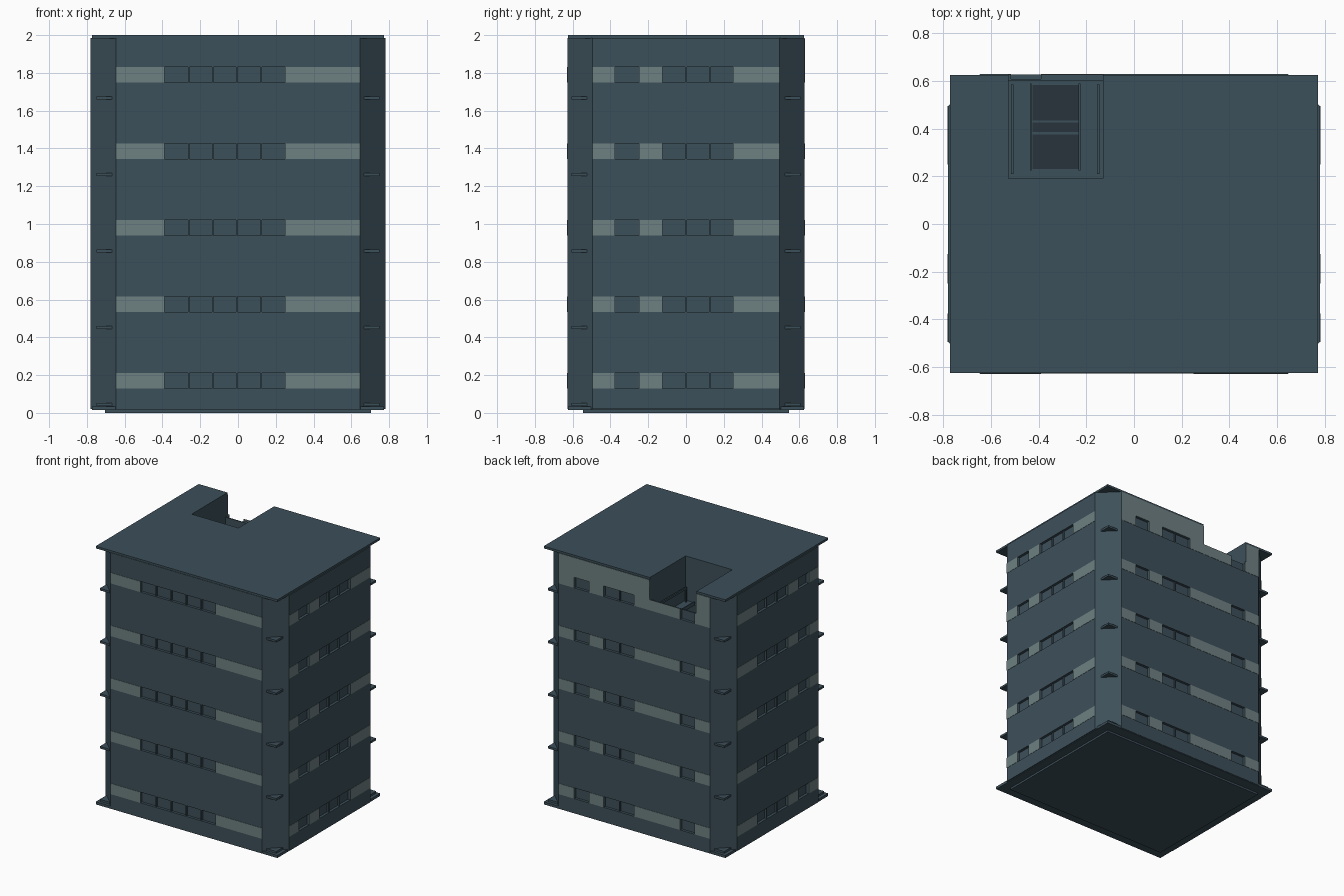
import bpy, bmesh, math
from mathutils import Vector

if "Cube" in bpy.data.objects:
    bpy.data.objects.remove(bpy.data.objects["Cube"])


def material(name, rgb):
    m = bpy.data.materials.new(name)
    m.diffuse_color = (*rgb, 1)
    m.use_nodes = True
    m.node_tree.nodes["Principled BSDF"].inputs["Base Color"].default_value = m.diffuse_color
    return m


WALL = material("slate wall", (0.046, 0.080, 0.102))
LIGHT = material("pale grey panel", (0.155, 0.215, 0.220))
DARK = material("dark slate", (0.020, 0.034, 0.044))

HX, HY = 0.78, 0.628           # half width and half depth of the tower
CX, CY = 0.645, 0.495          # where the chamfered corners begin
FLOORS = [0.13 + 0.405 * i for i in range(5)]
WIN_H = 0.082
RECESS = 0.02


def prism(name, pts, z0, z1, mat):
    bm = bmesh.new()
    low = [bm.verts.new((x, y, z0)) for x, y in pts]
    high = [bm.verts.new((x, y, z1)) for x, y in pts]
    bm.faces.new(low)
    bm.faces.new(high)
    for i in range(len(pts)):
        j = (i + 1) % len(pts)
        bm.faces.new((low[i], low[j], high[j], high[i]))
    bmesh.ops.recalc_face_normals(bm, faces=bm.faces)
    me = bpy.data.meshes.new(name)
    bm.to_mesh(me)
    bm.free()
    me.materials.append(mat)
    ob = bpy.data.objects.new(name, me)
    bpy.context.collection.objects.link(ob)
    return ob


def box(name, x0, x1, y0, y1, z0, z1, mat):
    return prism(name, [(x0, y0), (x1, y0), (x1, y1), (x0, y1)], z0, z1, mat)


def side_box(name, side, a, b, z0, z1, inner, outer, mat):
    """Box on a facade: a..b runs along it, inner/outer are offsets from its plane."""
    a, b = min(a, b), max(a, b)
    if side in "FB":
        s = -1 if side == "F" else 1
        y0, y1 = sorted((s * (HY + inner), s * (HY + outer)))
        return box(name, a, b, y0, y1, z0, z1, mat)
    s = -1 if side == "L" else 1
    x0, x1 = sorted((s * (HX + inner), s * (HX + outer)))
    return box(name, x0, x1, a, b, z0, z1, mat)


def cut(ob, cutter):
    m = ob.modifiers.new("cut", 'BOOLEAN')
    m.operation = 'DIFFERENCE'
    m.solver = 'EXACT'
    m.object = cutter
    cutter.hide_render = True
    cutter.hide_set(True)


# Tower body with chamfered corners
octagon = [(-CX, -HY), (CX, -HY), (HX, -CY), (HX, CY),
           (CX, HY), (-CX, HY), (-HX, CY), (-HX, -CY)]
body = prism("tower_body", octagon, 0.02, 1.985, WALL)

# Roof and foot slabs, plinth
roof = box("roof_slab", -0.772, 0.772, -HY + 0.003, HY - 0.003, 1.983, 2.0, WALL)
box("foot_slab", -0.772, 0.772, -HY + 0.003, HY - 0.003, 0.015, 0.035, WALL)
box("plinth", -0.705, 0.705, -0.545, 0.545, 0.0, 0.02, WALL)

# Pale panels and recessed window runs for each facade
panels = {
    "F": [(-CX, -0.39), (0.25, CX)],
    "B": [(-CX, -0.515), (-0.39, 0.0), (0.26, 0.385), (0.51, CX)],
    "R": [(-CY, -0.375), (-0.25, -0.125), (0.25, CY)],
    "L": [(-CY, -0.375), (-0.25, -0.125), (0.25, CY)],
}
cutters = []
for side, runs in panels.items():
    for z in FLOORS:
        for a, b in runs:
            side_box("pale_panel", side, a, b, z, z + WIN_H, -0.003, 0.002, LIGHT)
        for (_, a), (b, _) in zip(runs, runs[1:]):
            cutters.append(side_box("window_cutter", side, a, b, z, z + WIN_H,
                                    -RECESS, 0.05, WALL))
            # mullions between the panes
            n = round((b - a) / 0.128)
            for i in range(1, n):
                x = a + (b - a) * i / n
                side_box("mullion", side, x - 0.004, x + 0.004, z, z + WIN_H,
                         -RECESS - 0.002, -0.006, WALL)

# All window cutters joined into one
bm = bmesh.new()
for c in cutters:
    bm.from_mesh(c.data)
    bpy.data.objects.remove(c)
me = bpy.data.meshes.new("window_cutters")
bm.to_mesh(me)
bm.free()
window_cut = bpy.data.objects.new("window_cutters", me)
bpy.context.collection.objects.link(window_cut)
cut(body, window_cut)

# Roof terrace notch: deep room behind a low back wall
NX0, NX1, NY0, NZ = -0.527, -0.13, 0.19, 1.82
FLOOR = 1.66
room = box("terrace_room_cutter", NX0, NX1, NY0, 0.60, FLOOR, 2.1, WALL)
opening = box("terrace_opening_cutter", NX0, NX1, 0.55, 0.8, NZ, 2.1, WALL)
for c in (room, opening):
    cut(body, c)
    cut(roof, c)

# Pale band around the top floor at the back, open at the notch
for a, b in [(-CX, NX0), (NX1, CX)]:
    side_box("top_band", "B", a, b, FLOORS[-1] + WIN_H, 1.983, -0.003, 0.002, LIGHT)

# Terrace fittings: dark floor panels, curbs and side rails
for y0, y1 in [(0.23, 0.375), (0.385, 0.425), (0.435, 0.582)]:
    box("terrace_floor_panel", -0.425, -0.23, y0, y1, FLOOR - 0.003, FLOOR + 0.005, DARK)
for x in (-0.433, -0.228):
    box("terrace_curb", x - 0.004, x + 0.004, 0.225, 0.59, FLOOR - 0.002, FLOOR + 0.03, WALL)
for x in (-0.51, -0.15):
    box("terrace_rail", x - 0.005, x + 0.005, 0.21, 0.585, 1.76, 1.775, WALL)
    for y in (0.215, 0.58):
        box("rail_post", x - 0.005, x + 0.005, y - 0.005, y + 0.005, FLOOR - 0.002, 1.76, WALL)

# Small triangular ledges on every chamfered corner
for sx in (-1, 1):
    for sy in (-1, 1):
        for z in (0.045, 0.452, 0.857, 1.262, 1.667):
            tri = [(0.662, 0.607), (0.75, 0.607), (0.75, 0.520)]
            prism("corner_ledge", [(sx * x, sy * y) for x, y in tri],
                  z - 0.008, z + 0.008, WALL)
